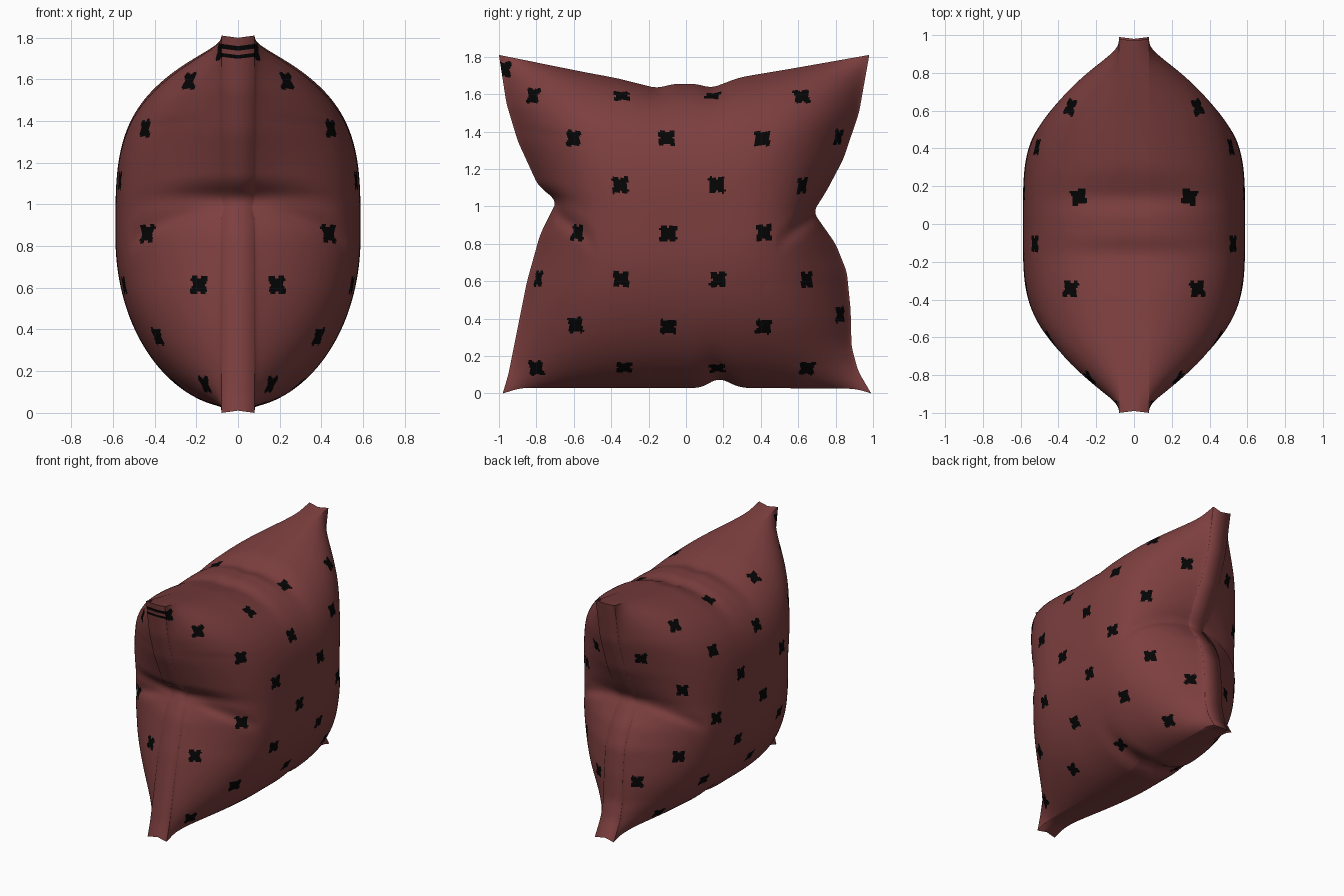
import bpy, bmesh, math
from mathutils import Vector, kdtree

if "Cube" in bpy.data.objects:
    bpy.data.objects.remove(bpy.data.objects["Cube"])


def material(name, rgb):
    m = bpy.data.materials.new(name)
    m.diffuse_color = (*rgb, 1)
    m.use_nodes = True
    m.node_tree.nodes["Principled BSDF"].inputs["Base Color"].default_value = m.diffuse_color
    return m


def linear(table, t):
    for (a, p), (b, q) in zip(table, table[1:]):
        if t <= b:
            return p + (q - p) * (t - a) / (b - a)
    return table[-1][1]


def curve(table, t, window):
    """Table lookup, softened by averaging over a window that shrinks at the ends."""
    w = min(window, t - table[0][0], table[-1][0] - t)
    n = 3 if window < .1 else 12
    return sum(linear(table, t + w * k / n) for k in range(-n, n + 1)) / (2 * n + 1)


# Outline seen from the side: y of front/back seams by height, z of top/bottom seams by y
H = 1.81
FRONT = [(0, -.98), (.1, -.95), (.25, -.92), (.4, -.89), (.6, -.85), (.85, -.78), (1.03, -.69),
         (1.11, -.79), (1.35, -.9), (1.55, -.96), (H, -1)]
BACK = [(0, .99), (.12, .92), (.25, .885), (.45, .88), (.65, .86), (.8, .80), (.97, .68),
        (1.08, .75), (1.25, .84), (1.5, .925), (H, .98)]
TOP = [(-1, H), (-.55, 1.72), (-.36, 1.685), (-.14, 1.63), (-.07, 1.655), (.08, 1.655),
       (.14, 1.63), (.3, 1.69), (.6, 1.74), (1, H)]
BOTTOM = [(-1, 0), (-.9, .03), (.08, .03), (.17, .085), (.29, .03), (.92, .025), (1, 0)]
SEAM = .08
NU, NV = 230, 210


def params(n):
    # closer spacing near seams; the outermost repeat becomes the seam groove
    s = [math.sin(math.pi / 2 * (2 * i / n - 1)) for i in range(n + 1)]
    return [-1] + s + [1]


us, vs = params(NU), params(NV)


def both(table, t, fine, broad):
    """Broad trend of an edge, and the local wrinkle on top of it."""
    b = curve(table, t, broad)
    return b, curve(table, t, fine) - b


sides = [[both(t, (v + 1) / 2 * H, .03, .4) for t in (FRONT, BACK)] for v in vs]
caps = [[both(t, u, .04, .35) for t in (BOTTOM, TOP)] for u in us]


def blend(edges, t, power):
    (a, da), (b, db) = edges
    return a + (b - a) * (t + 1) / 2 + (da if t < 0 else db) * abs(t) ** power


def point(i, j):
    u, v = us[i], vs[j]
    y = blend(sides[j], u, 6)
    z = blend(caps[i], v, 6)
    fat_u = max(0, 1 - u ** 4) ** .8
    fat_v = max(0, 1 - abs(v) ** (3.6 if v > 0 else 2.05)) ** .5
    t = fat_u * fat_v * (1 - .28 * (u * v) ** 2)
    x = math.sqrt((.588 * t) ** 2 + SEAM ** 2 * (1 - t * t))
    # diagonal crease running inwards from each side notch
    off = z - 1.0 + (.74 - abs(y)) * .75
    reach = min(1, max(0, (abs(y) - .48) / .2))
    x -= .05 * reach * math.exp(-(off / .05) ** 2) * min(1, x / .3)
    if i in (0, NU + 2) or j in (0, NV + 2):
        x = 0
        y *= .99
        z = max(z + (.9 - z) * .012, 0)
    return x, y, z


# Cushion: one half, mirrored across the seam
bm = bmesh.new()
grid = [[bm.verts.new(point(i, j)) for j in range(NV + 3)] for i in range(NU + 3)]
for i in range(NU + 2):
    for j in range(NV + 2):
        bm.faces.new((grid[i][j], grid[i + 1][j], grid[i + 1][j + 1], grid[i][j + 1])).smooth = True
bm.normal_update()
bm.faces.ensure_lookup_table()

# Four-pointed marks in staggered rows: row height and the y of each mark
ROWS = [(1.73, (-.975,)), (1.59, (-.82, -.34, .14, .62)), (1.365, (-.6, -.1, .41, .815)),
        (1.115, (-.35, .16, .62)), (.86, (-.58, -.09, .42)), (.61, (-.79, -.35, .17, .65)),
        (.36, (-.59, -.09, .42)), (.42, (.825,)), (.135, (-.8, -.33, .17, .65))]

flat = kdtree.KDTree(len(bm.faces))
solid = kdtree.KDTree(len(bm.faces))
for f in bm.faces:
    c = f.calc_center_median()
    flat.insert((0, c.y, c.z), f.index)
    solid.insert(c, f.index)
flat.balance()
solid.balance()

for z, row in ROWS:
    for y in row:
        seed = bm.faces[flat.find((0, y, z))[1]]
        c, n = seed.calc_center_median(), seed.normal
        side = Vector((0, 0, 1)).cross(n).normalized()
        up = n.cross(side)
        for p, idx, d in solid.find_range(c, .07):
            a = math.atan2((p - c).dot(up), (p - c).dot(side))
            if d < .045 - .012 * math.cos(4 * a):
                bm.faces[idx].material_index = 1

mesh = bpy.data.meshes.new("cushion")
bm.to_mesh(mesh)
bm.free()
mesh.materials.append(material("dusty red fabric", (.205, .049, .049)))
mesh.materials.append(material("black print", (.0015, .0015, .0015)))
cushion = bpy.data.objects.new("cushion", mesh)
bpy.context.collection.objects.link(cushion)
mirror = cushion.modifiers.new("mirror", 'MIRROR')
mirror.use_axis = (True, False, False)
mirror.merge_threshold = .0005
